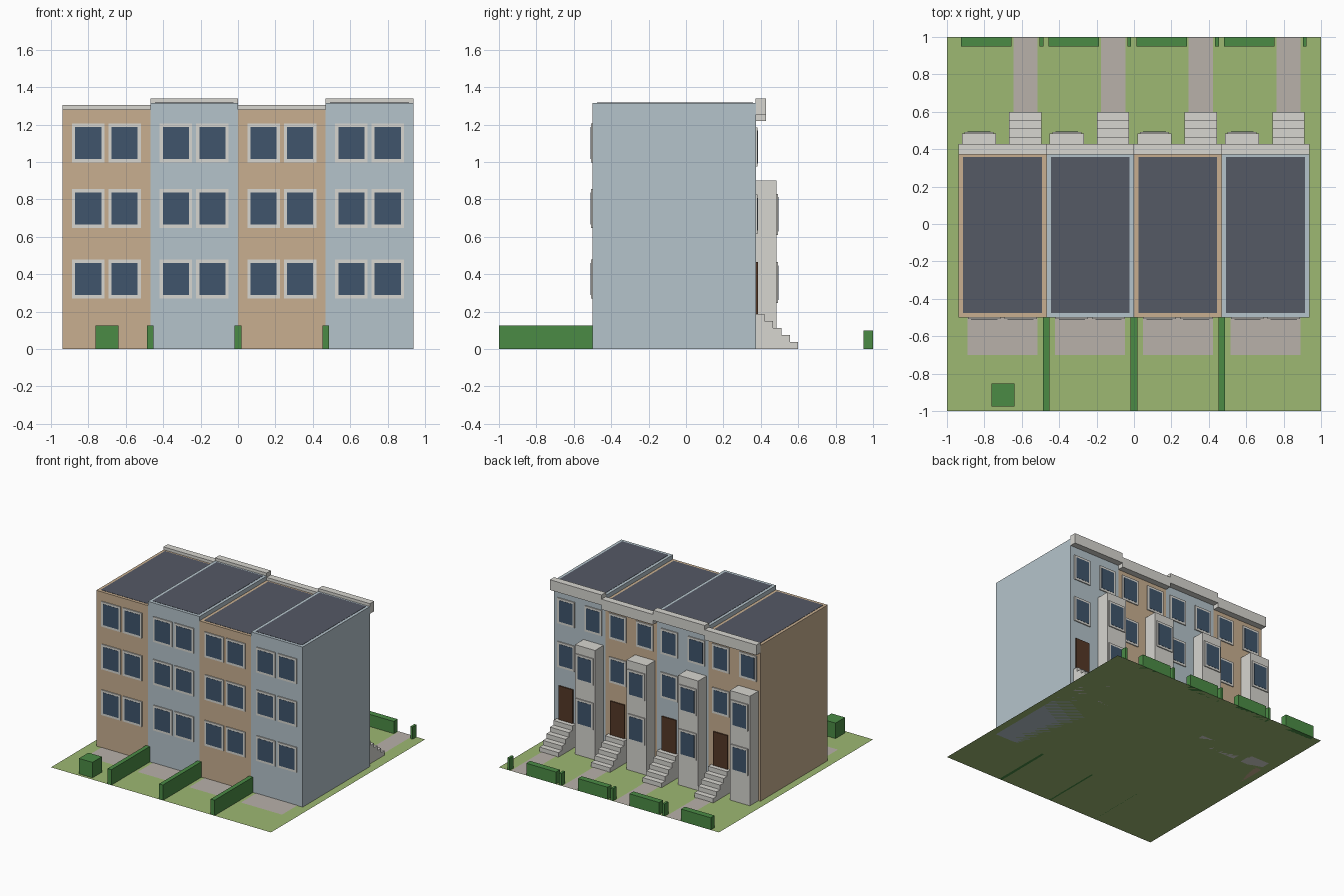
import bpy, bmesh

if "Cube" in bpy.data.objects:
    bpy.data.objects.remove(bpy.data.objects["Cube"])


def material(name, rgb):
    m = bpy.data.materials.new(name)
    m.diffuse_color = (*rgb, 1)
    m.use_nodes = True
    m.node_tree.nodes["Principled BSDF"].inputs["Base Color"].default_value = m.diffuse_color
    return m


GRASS = material("grass", (0.34, 0.48, 0.17))
HEDGE = material("hedge", (0.07, 0.26, 0.06))
PAVING = material("paving", (0.48, 0.44, 0.40))
TAN = material("tan_wall", (0.58, 0.43, 0.28))
BLUE = material("blue_wall", (0.46, 0.55, 0.60))
STONE = material("stone", (0.68, 0.67, 0.63))
GLASS = material("glass", (0.05, 0.09, 0.15))
ROOF = material("roof", (0.09, 0.10, 0.13))
WOOD = material("wood", (0.09, 0.04, 0.02))


def finish(name, bm, mat):
    bmesh.ops.recalc_face_normals(bm, faces=bm.faces)
    me = bpy.data.meshes.new(name)
    bm.to_mesh(me)
    bm.free()
    me.materials.append(mat)
    ob = bpy.data.objects.new(name, me)
    bpy.context.collection.objects.link(ob)
    return ob


def box(name, mat, x, y, z):
    """Box from (min, max) ranges."""
    bm = bmesh.new()
    bmesh.ops.create_cube(bm, size=1)
    for v in bm.verts:
        v.co = [r[0] if c < 0 else r[1] for c, r in zip(v.co, (x, y, z))]
    return finish(name, bm, mat)


def sheet(name, mat, x, y, z):
    """Flat horizontal rectangle, facing up."""
    bm = bmesh.new()
    bm.faces.new([bm.verts.new(p) for p in
                  ((x[0], y[0], z), (x[1], y[0], z), (x[1], y[1], z), (x[0], y[1], z))])
    return finish(name, bm, mat)


def panel(name, mat, cx, cz, w, h, y, depth, side):
    """Upright panel on a wall at y, projecting toward side (-1 or 1)."""
    ys = sorted((y - side * 0.005, y + side * depth))
    return box(name, mat, (cx - w / 2, cx + w / 2), ys, (cz - h / 2, cz + h / 2))


def window(cx, cz, w, h, y, side):
    panel("window_frame", STONE, cx, cz, w, h, y, 0.008, side)
    panel("window_glass", GLASS, cx, cz, w - 0.033, h - 0.035, y, 0.0095, side)


def stoop(cx, w):
    """Five-step stair extruded from its side profile."""
    pts = [(0.37, 0), (0.6, 0)]
    for i in range(5):
        y = 0.6 - 0.045 * i
        z = 0.0375 * (i + 1)
        pts += [(y, z), (y - 0.045 if i < 4 else 0.37, z)]
    bm = bmesh.new()
    f = bm.faces.new([bm.verts.new((cx - w / 2, y, z)) for y, z in pts])
    ext = bmesh.ops.extrude_face_region(bm, geom=[f])
    new = [e for e in ext["geom"] if isinstance(e, bmesh.types.BMVert)]
    bmesh.ops.translate(bm, verts=new, vec=(w, 0, 0))
    if f.is_valid and not any(fc.calc_center_median().x < cx - w / 2 + 1e-5 for fc in bm.faces):
        raise RuntimeError("open stoop")
    return finish("stoop", bm, STONE)


W = 0.469      # house width
BACK = -0.5    # garden wall
STREET = 0.375 # entrance wall

sheet("lawn", GRASS, (-1, 1), (-1, 1), 0)

for i in range(4):
    c = (i - 1.5) * W
    wall, top = (BLUE, 1.315) if i % 2 else (TAN, 1.28)
    door_x, bay_x = c + 0.122, c - 0.125

    # house body, roof covering and cornice
    box("house_walls", wall, (c - W / 2, c + W / 2), (BACK, STREET), (0, top))
    box("roof_covering", ROOF, (c - W / 2 + 0.024, c + W / 2 - 0.024),
        (BACK + 0.024, STREET - 0.018), (top - 0.01, top + 0.002))
    box("cornice", STONE, (c - W / 2, c + W / 2), (STREET - 0.003, 0.427),
        (top - 0.06, top + 0.024))

    # garden-side windows
    for z in (0.375, 0.751, 1.102):
        for dx in (-0.0975, 0.0975):
            window(c + dx, z, 0.173, 0.207, BACK, -1)

    # bay with street-side windows
    box("bay", STONE, (bay_x - 0.091, bay_x + 0.091), (STREET - 0.005, 0.485), (0, 0.9))
    for z in (0.355, 0.72):
        window(bay_x, z, 0.155, 0.22, 0.485, 1)
    window(bay_x, 1.08, 0.155, 0.21, STREET, 1)
    window(door_x, 1.08, 0.155, 0.21, STREET, 1)
    window(door_x, 0.72, 0.155, 0.21, STREET, 1)

    # entrance
    stoop(door_x, 0.172)
    panel("door", WOOD, door_x, 0.326, 0.13, 0.277, STREET, 0.01, 1)

    # paving and street hedges
    sheet("front_path", PAVING, (c + 0.058, c + 0.188), (0.6, 1), 0.002)
    sheet("patio", PAVING, (c - 0.187, c + 0.187), (-0.7, BACK), 0.002)
    box("street_hedge", HEDGE, (c - 0.222, c + 0.048), (0.95, 1), (0, 0.1))
    box("street_hedge_end", HEDGE, (c + 0.199, c + 0.219), (0.95, 1), (0, 0.1))

# garden dividers and clipped bush
for x in (-W, 0, W):
    box("garden_hedge", HEDGE, (x - 0.0175, x + 0.0175), (-1, BACK), (0, 0.127))
box("square_bush", HEDGE, (-0.763, -0.64), (-0.975, -0.852), (0, 0.127))
